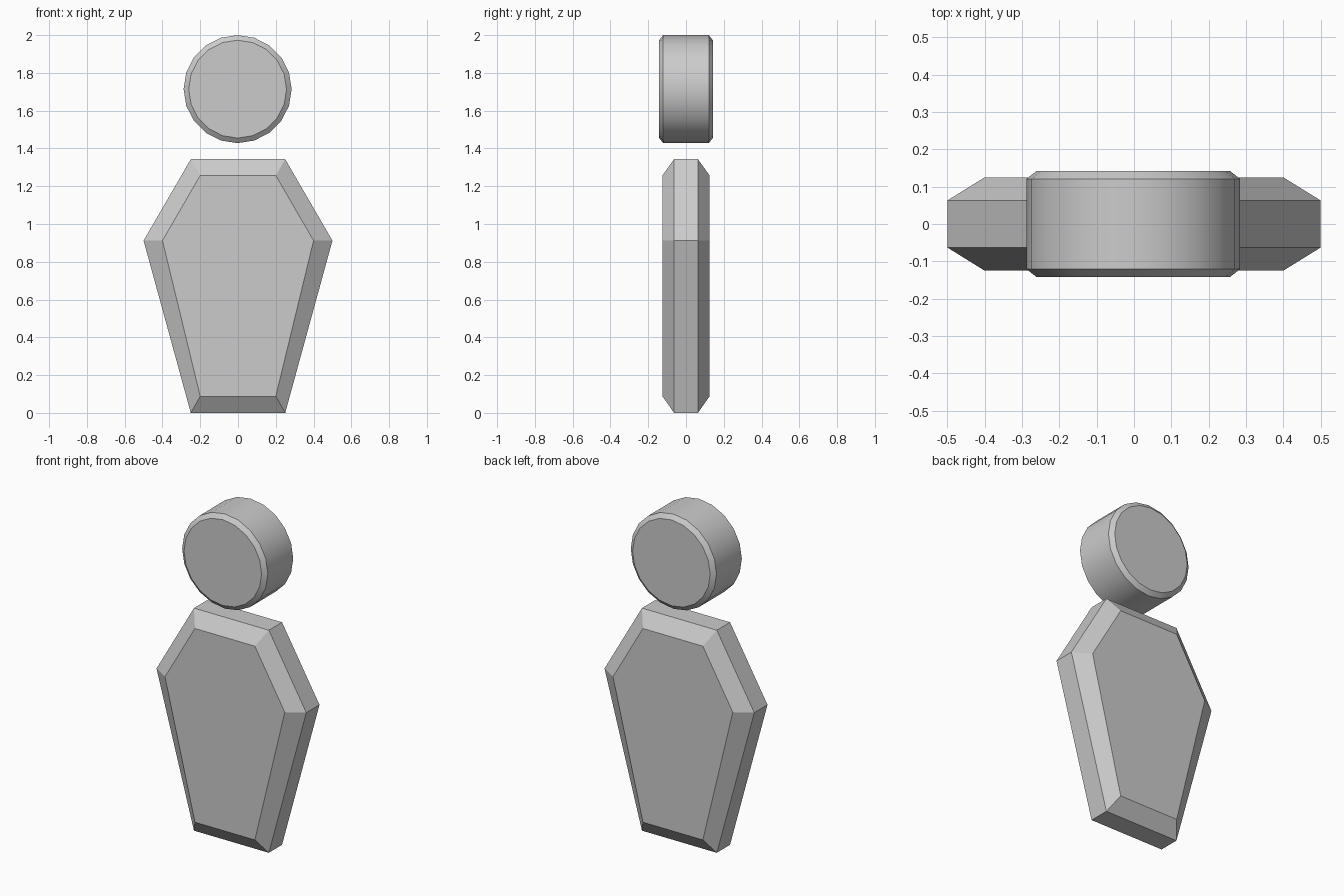
import bpy, bmesh, math

if "Cube" in bpy.data.objects:
    bpy.data.objects.remove(bpy.data.objects["Cube"])


def chamfered_slab(name, outer, inner, rim_y, face_y):
    """Loft an x-z outline along y: small face, full rim, full rim, small face."""
    bm = bmesh.new()
    sections = [(inner, -face_y), (outer, -rim_y), (outer, rim_y), (inner, face_y)]
    rings = [[bm.verts.new((x, y, z)) for x, z in pts] for pts, y in sections]
    n = len(outer)
    for a, b in zip(rings, rings[1:]):
        for i in range(n):
            j = (i + 1) % n
            bm.faces.new((a[i], a[j], b[j], b[i]))
    bm.faces.new(rings[0])
    bm.faces.new(rings[-1])
    bmesh.ops.recalc_face_normals(bm, faces=bm.faces)
    mesh = bpy.data.meshes.new(name)
    bm.to_mesh(mesh)
    bm.free()
    obj = bpy.data.objects.new(name, mesh)
    bpy.context.collection.objects.link(obj)
    return obj


def mirrored(half):
    """Complete a right-hand half outline across x = 0."""
    return half + [(-x, z) for x, z in reversed(half)]


def circle(radius, x, z, sides=20):
    return [(x + radius * math.cos(math.tau * i / sides),
             z + radius * math.sin(math.tau * i / sides)) for i in range(sides)]


# Tapered six-sided torso with wide bevelled border
chamfered_slab("body",
               mirrored([(0.25, 0.0), (0.5, 0.912), (0.25, 1.343)]),
               mirrored([(0.2, 0.088), (0.4, 0.912), (0.2, 1.257)]),
               0.063, 0.125)

# Floating disc head with a narrow chamfer
head = chamfered_slab("head", circle(0.286, -0.002, 1.714),
                      circle(0.259, -0.002, 1.714), 0.121, 0.142)
bpy.context.view_layer.objects.active = head
head.select_set(True)
bpy.ops.object.shade_smooth_by_angle(angle=math.radians(30))
